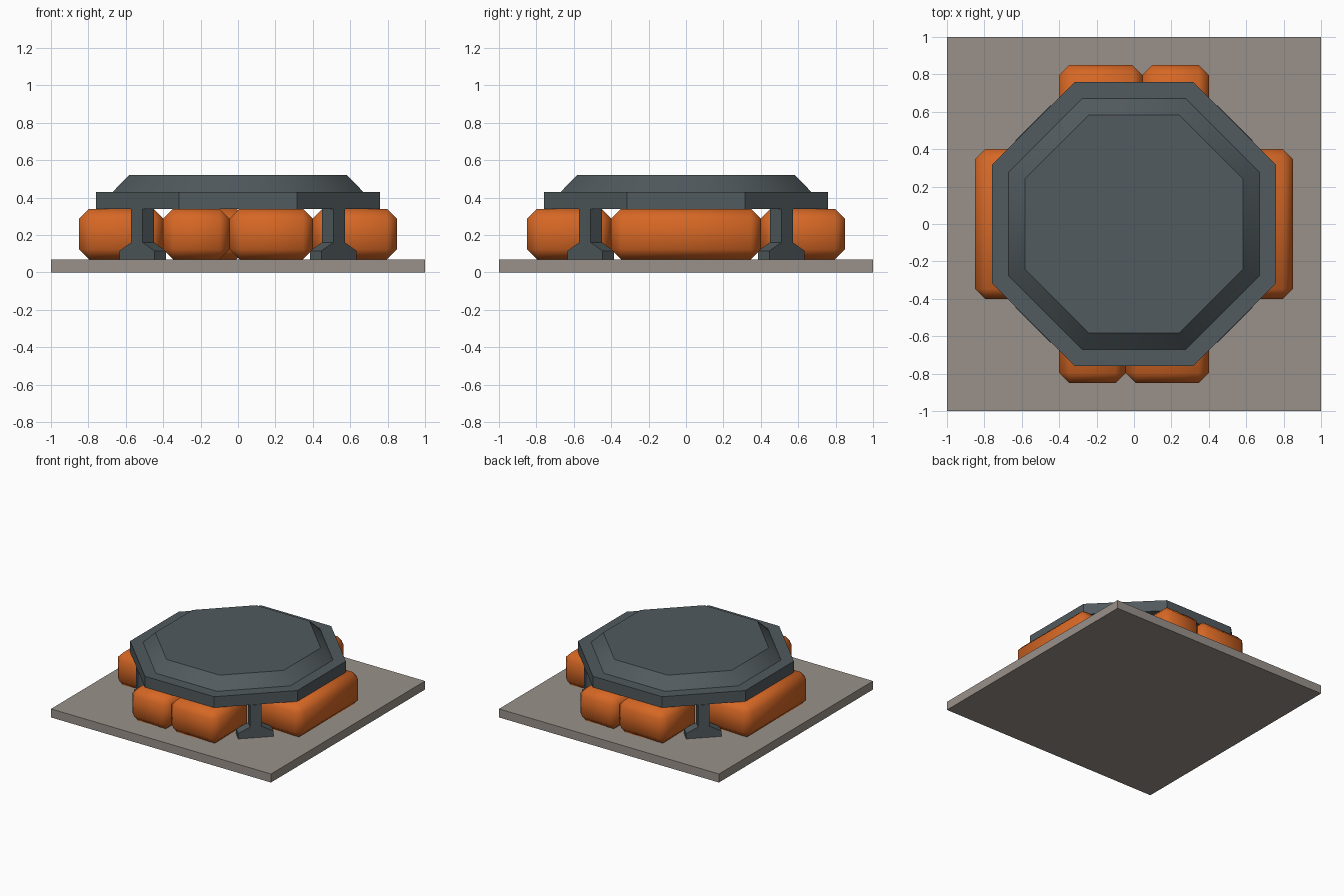
import bpy
import bmesh
import math
from mathutils import Matrix

if "Cube" in bpy.data.objects:
    bpy.data.objects.remove(bpy.data.objects["Cube"], do_unlink=True)


def make_material(name, rgb):
    mat = bpy.data.materials.new(name)
    mat.use_nodes = True
    color = (*rgb, 1.0)
    mat.diffuse_color = color
    mat.node_tree.nodes["Principled BSDF"].inputs["Base Color"].default_value = color
    return mat


stone = make_material("warm grey stone", (0.32, 0.285, 0.255))
steel = make_material("dark slate steel", (0.083, 0.103, 0.112))
orange = make_material("burnt orange", (0.67, 0.135, 0.018))


def finish(bm, name, mat, smooth_angle=None):
    bmesh.ops.recalc_face_normals(bm, faces=bm.faces)
    mesh = bpy.data.meshes.new(name)
    bm.to_mesh(mesh)
    bm.free()
    mesh.materials.append(mat)
    obj = bpy.data.objects.new(name, mesh)
    bpy.context.collection.objects.link(obj)
    if smooth_angle:
        bpy.ops.object.select_all(action="DESELECT")
        obj.select_set(True)
        bpy.context.view_layer.objects.active = obj
        bpy.ops.object.shade_smooth_by_angle(angle=math.radians(smooth_angle))
    return obj


def box(name, mat, low, high, bevel=0.0, smooth_angle=None):
    bm = bmesh.new()
    bmesh.ops.create_cube(bm, size=1)
    for v in bm.verts:
        v.co = [a + (b - a) * (c + 0.5) for a, b, c in zip(low, high, v.co)]
    if bevel:
        bmesh.ops.bevel(bm, geom=bm.edges[:], offset=bevel, segments=1,
                        affect="EDGES", profile=0.5)
    return finish(bm, name, mat, smooth_angle)


def octagon(name, mat, bottom, top, z0, z1):
    # bottom and top are distances from the centre to the flat sides
    bm = bmesh.new()
    scale = 1 / math.cos(math.pi / 8)
    bmesh.ops.create_cone(bm, cap_ends=True, segments=8, radius1=bottom * scale,
                          radius2=top * scale, depth=z1 - z0)
    turn = Matrix.Rotation(math.pi / 8, 4, "Z")
    bm.transform(Matrix.Translation((0, 0, (z0 + z1) / 2)) @ turn)
    return finish(bm, name, mat, 40)


# Ground slab
box("base_slab", stone, (-1, -1, 0), (1, 1, 0.07))

# Octagonal lid with its sloped crown
octagon("lid_rim", steel, 0.76, 0.76, 0.34, 0.43)
octagon("lid_crown", steel, 0.67, 0.583, 0.43, 0.52)

# Padded cushions: one on each side, a split pair at front and back
cushions = {
    "right_cushion": ((-0.85, -0.4), (-0.4, 0.4)),
    "left_cushion": ((0.4, -0.4), (0.85, 0.4)),
    "front_short_cushion": ((-0.4, -0.85), (-0.045, -0.4)),
    "front_long_cushion": ((-0.045, -0.85), (0.4, -0.4)),
    "back_long_cushion": ((-0.4, 0.4), (0.045, 0.85)),
    "back_short_cushion": ((0.045, 0.4), (0.4, 0.85)),
}
for name, (low, high) in cushions.items():
    box(name, orange, (*low, 0.07), (*high, 0.34), 0.053, 60)

# Diagonal legs: a flared foot profile, extruded and turned to each corner
half_profile = [(0.133, 0.07), (0.133, 0.115), (0.043, 0.16), (0.043, 0.34)]
profile = half_profile + [(-x, z) for x, z in reversed(half_profile)]
corners = ["back_left", "back_right", "front_right", "front_left"]
for i, corner in enumerate(corners):
    bm = bmesh.new()
    face = bm.faces.new([bm.verts.new((-0.043, x, z)) for x, z in profile])
    side = bmesh.ops.extrude_face_region(bm, geom=[face])
    moved = [g for g in side["geom"] if isinstance(g, bmesh.types.BMVert)]
    bmesh.ops.translate(bm, verts=moved, vec=(0.086, 0, 0))
    turn = Matrix.Rotation(math.pi / 4 + i * math.pi / 2, 4, "Z")
    bm.transform(turn @ Matrix.Translation((0.51 * math.sqrt(2), 0, 0)))
    finish(bm, corner + "_leg", steel)
